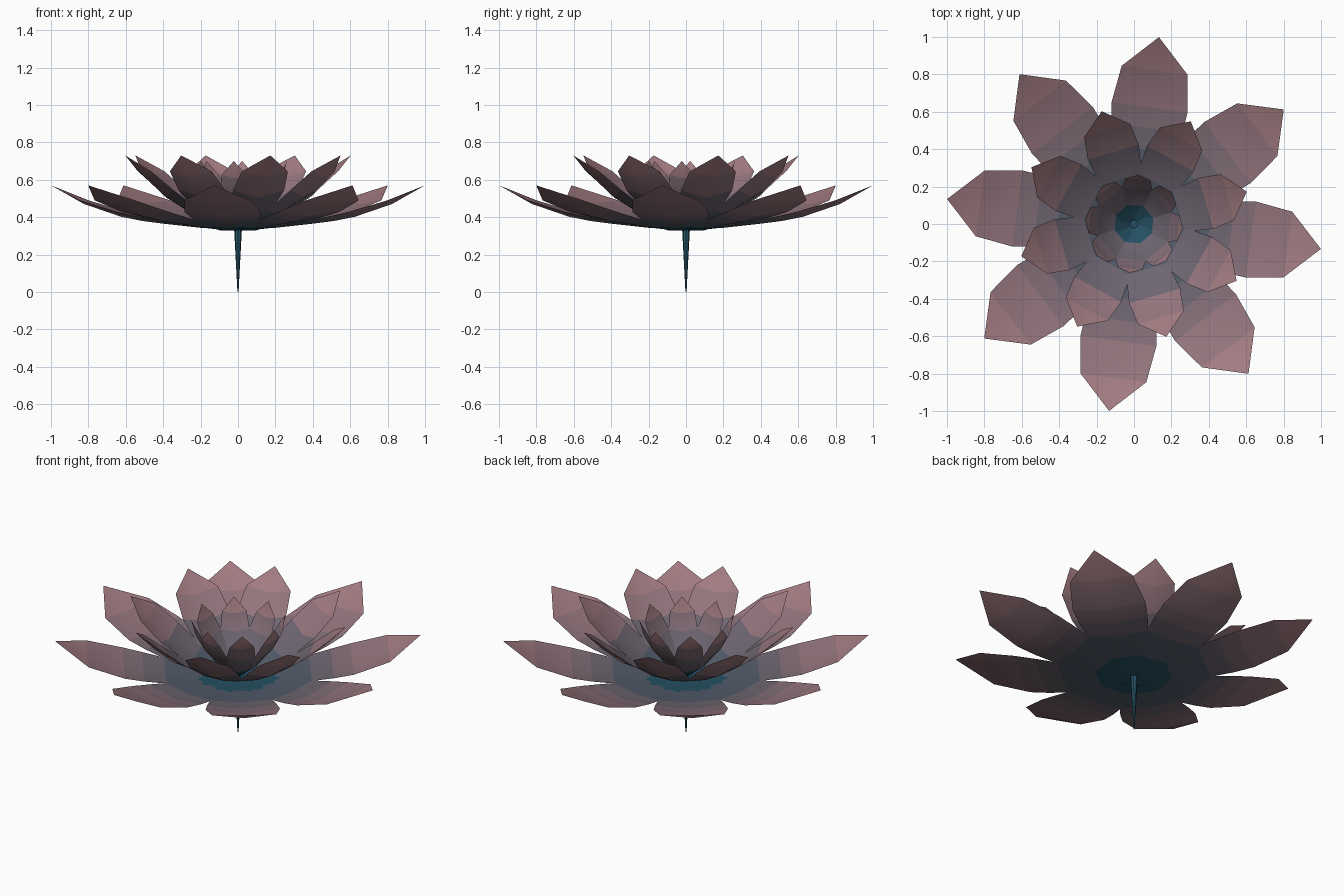
import bpy, bmesh
from math import radians
from mathutils import Matrix, Vector

if "Cube" in bpy.data.objects:
    bpy.data.objects.remove(bpy.data.objects["Cube"])

BASE = Vector((0.019, 0.084, 0.127))
TIP = Vector((0.36, 0.20, 0.22))
BANDS = 6


# Blue-to-pink colour steps, from petal root to petal tip
def band_material(i):
    c = BASE.lerp(TIP, i / (BANDS - 1))
    m = bpy.data.materials.new("petal_tone_%d" % i)
    m.diffuse_color = (c.x, c.y, c.z, 1)
    m.use_nodes = True
    m.node_tree.nodes["Principled BSDF"].inputs["Base Color"].default_value = m.diffuse_color
    return m


tones = [band_material(i) for i in range(BANDS)]


def finish(bm, name, mats):
    me = bpy.data.meshes.new(name)
    bm.to_mesh(me)
    bm.free()
    for m in mats:
        me.materials.append(m)
    ob = bpy.data.objects.new(name, me)
    bpy.context.collection.objects.link(ob)
    return ob


# One cupped petal: rows of (distance, half width, middle height, edge height), then a tip
def add_petal(bm, rows, tip, turn):
    rot = Matrix.Rotation(radians(turn), 4, 'Z')

    def vert(x, y, z):
        return bm.verts.new(rot @ Vector((x, y, z)))

    def face(vs, band):
        f = bm.faces.new(vs)
        f.material_index = band
        f.smooth = True

    prev = None
    n = len(rows)
    for i, (u, w, zc, ze) in enumerate(rows):
        row = [vert(u, -w, ze), vert(u, 0, zc), vert(u, w, ze)]
        if prev:
            band = round((i - 1) * (BANDS - 1) / (n - 1))
            for k in range(2):
                face((prev[k], row[k], row[k + 1], prev[k + 1]), band)
        prev = row
    end = vert(tip[0], 0, tip[1])
    for k in range(2):
        face((prev[k], end, prev[k + 1]), BANDS - 1)


def petal_ring(name, rows, tip, start):
    bm = bmesh.new()
    for i in range(8):
        add_petal(bm, rows, tip, start + 45 * i)
    return finish(bm, name, tones)


# Three rings of petals
petal_ring("outer_petals", [
    (0.00, 0.10, 0.330, 0.330), (0.20, 0.13, 0.343, 0.350),
    (0.40, 0.17, 0.365, 0.380), (0.52, 0.193, 0.380, 0.405),
    (0.63, 0.205, 0.402, 0.430), (0.83, 0.177, 0.470, 0.490)],
    (1.008, 0.57), -7.6)
petal_ring("middle_petals", [
    (0.00, 0.07, 0.340, 0.340), (0.12, 0.09, 0.370, 0.375),
    (0.25, 0.115, 0.420, 0.435), (0.40, 0.142, 0.505, 0.545),
    (0.52, 0.128, 0.615, 0.645)],
    (0.627, 0.73), 16)
petal_ring("inner_petals", [
    (0.00, 0.03, 0.345, 0.345), (0.10, 0.055, 0.410, 0.425),
    (0.19, 0.080, 0.520, 0.540), (0.238, 0.068, 0.610, 0.625)],
    (0.262, 0.70), -5)

# Tapering stem
bm = bmesh.new()
bmesh.ops.create_cone(bm, cap_ends=True, segments=8, radius1=0.003, radius2=0.022,
                      depth=0.36, matrix=Matrix.Translation((0, 0, 0.18)))
finish(bm, "stem", [tones[0]])
